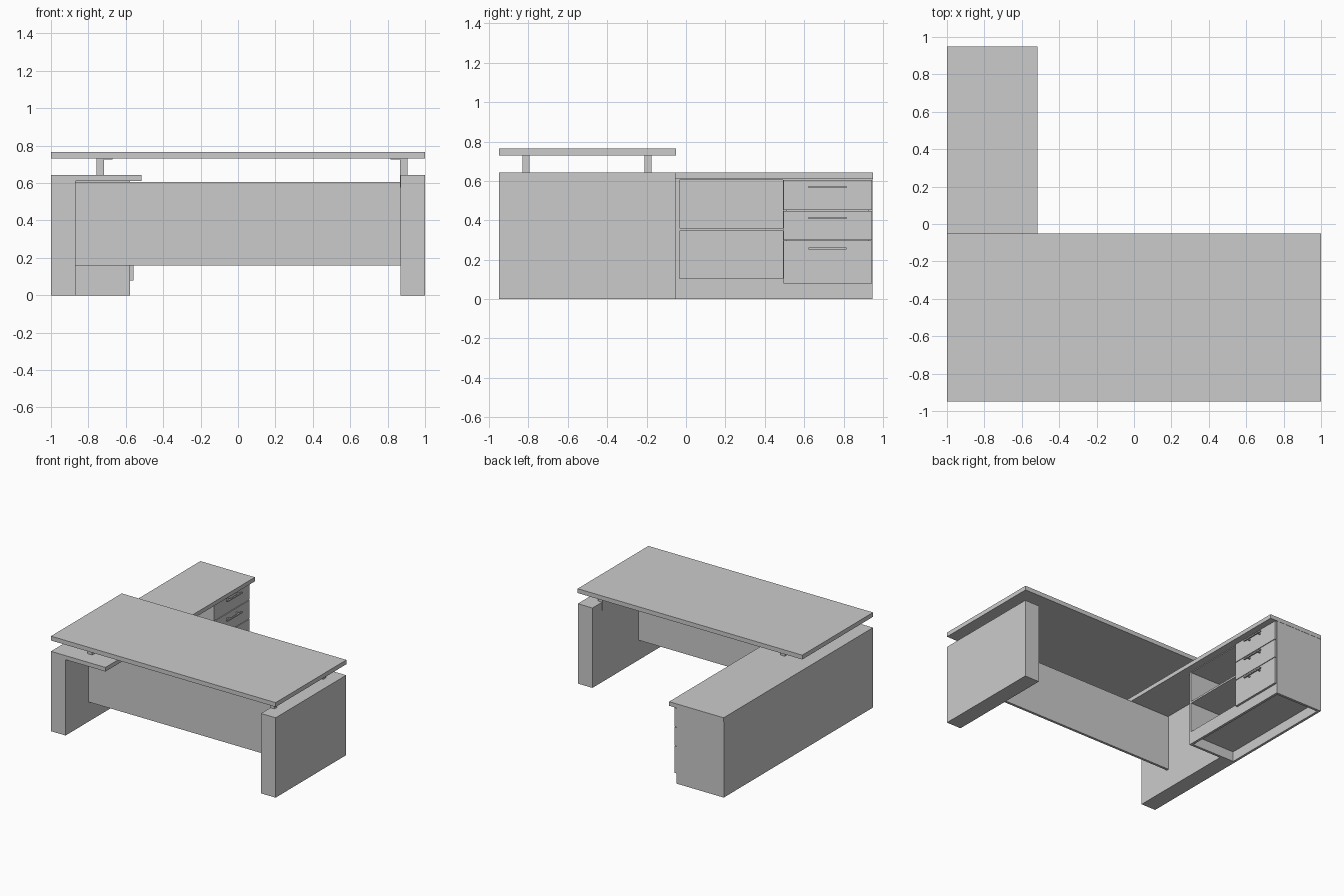
import bpy, bmesh
from mathutils import Vector

if "Cube" in bpy.data.objects:
    bpy.data.objects.remove(bpy.data.objects["Cube"])


def box(name, x, y, z):
    """Box from (min, max) ranges on each axis."""
    bm = bmesh.new()
    bmesh.ops.create_cube(bm, size=1)
    for v in bm.verts:
        v.co = Vector([(a + b) / 2 + c * (b - a) for (a, b), c in zip((x, y, z), v.co)])
    me = bpy.data.meshes.new(name)
    bm.to_mesh(me)
    bm.free()
    ob = bpy.data.objects.new(name, me)
    bpy.context.collection.objects.link(ob)
    return ob


# Main desk: top, two thick legs, modesty panel
box("desk_top", (-1, 1), (-0.95, -0.05), (0.73, 0.765))
box("left_leg", (-1, -0.87), (-0.95, -0.053), (0, 0.61))
box("right_leg", (0.87, 1), (-0.95, -0.053), (0, 0.643))
box("modesty_panel", (-0.87, 0.87), (-0.66, -0.64), (0.16, 0.605))

# Lower return top running the full depth
box("return_top", (-1, -0.515), (-0.95, 0.95), (0.61, 0.643))

# Stand-off posts with flanges carrying the desk top
for tag, y0 in (("front", -0.83), ("back", -0.21)):
    y = (y0, y0 + 0.035)
    box(f"left_{tag}_post", (-0.757, -0.717), y, (0.643, 0.73))
    box(f"left_{tag}_flange", (-0.757, -0.67), y, (0.725, 0.73))
    box(f"right_{tag}_post", (0.866, 0.905), y, (0.643, 0.73))
    box(f"right_{tag}_flange", (0.815, 0.905), y, (0.725, 0.73))
    box(f"right_{tag}_hanger", (0.866, 0.87), y, (0.575, 0.643))

# Cabinet carcass under the return
XF = -0.577
T = 0.02
Y0, Y1 = -0.053, 0.948
box("cabinet_back", (-1, -1 + T), (Y0, Y1), (0, 0.61))
box("cabinet_inner_side", (-1 + T, XF), (Y0, Y0 + T), (0, 0.61))
box("cabinet_end_side", (-1 + T, XF), (Y1 - T, Y1), (0, 0.61))
box("cabinet_divider", (-1 + T, XF), (0.493, 0.493 + T), (0.103, 0.605))
box("cabinet_plinth", (XF - T, XF), (Y0 + T, Y1 - T), (0, 0.08))
box("cabinet_bottom", (-1 + T, XF), (Y0 + T, Y1 - T), (0.08, 0.103))
box("cabinet_lid", (-1 + T, XF), (Y0 + T, Y1 - T), (0.604, 0.61))
box("open_shelf", (-1 + T, XF), (Y0 + T, 0.493), (0.345, 0.36))

# Drawer fronts with bar handles on two stems
drawers = ((0.08, 0.296, 0.256), (0.301, 0.448, 0.411), (0.453, 0.604, 0.568))
for i, (z0, z1, hz) in enumerate(drawers, 1):
    box(f"drawer_front_{i}", (XF, -0.56), (0.495, 0.945), (z0, z1))
    z = (hz - 0.005, hz + 0.005)
    box(f"drawer_handle_{i}", (-0.538, -0.528), (0.623, 0.815), z)
    for side, y in (("a", 0.655), ("b", 0.773)):
        box(f"handle_stem_{i}{side}", (-0.56, -0.538), (y, y + 0.01), z)
